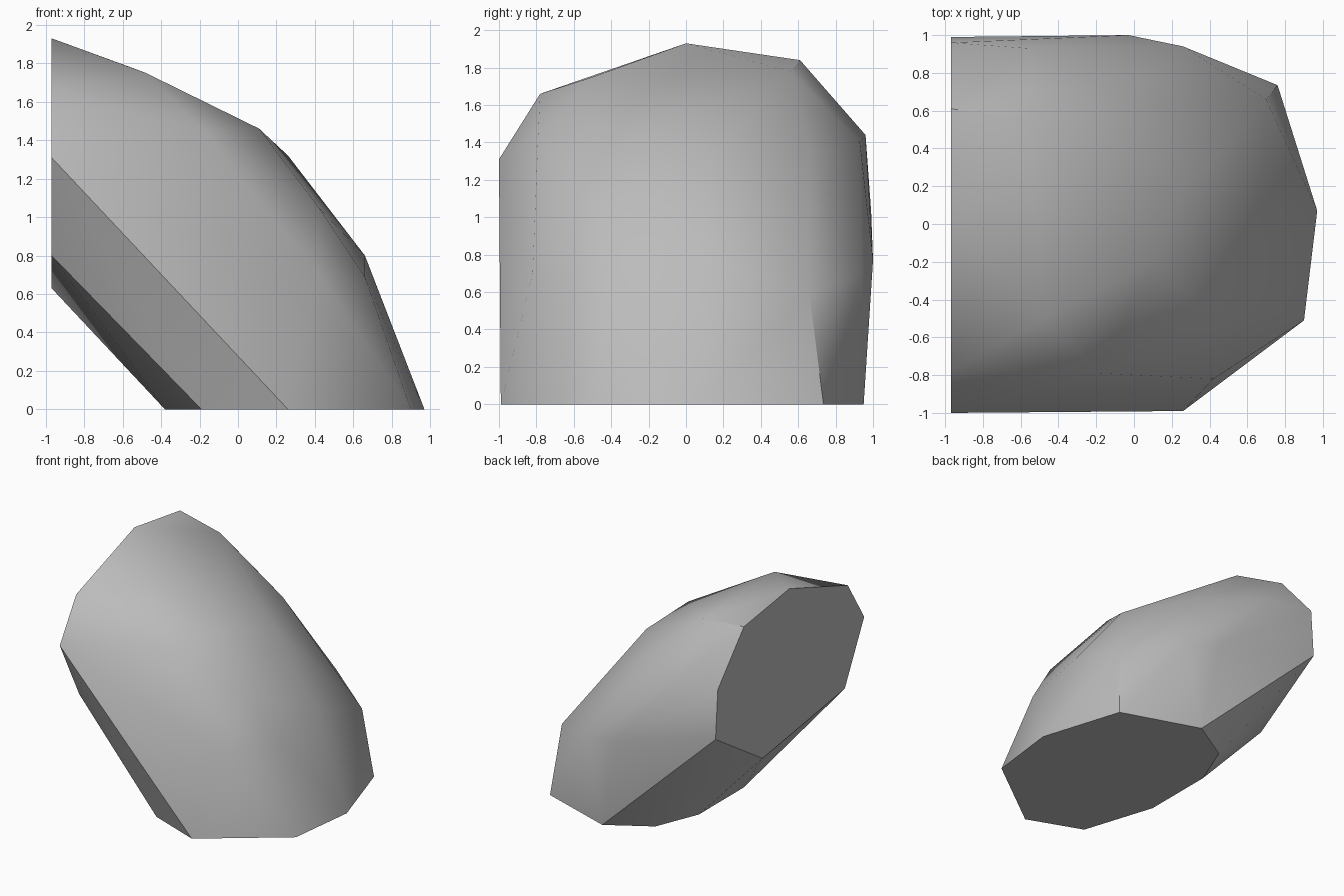
import bpy
import bmesh
import math

# Remove the default cube only
default_cube = bpy.data.objects.get("Cube")
if default_cube:
    bpy.data.objects.remove(default_cube, do_unlink=True)


def make_material(name, colour):
    material = bpy.data.materials.new(name)
    material.use_nodes = True
    material.diffuse_color = colour
    shader = material.node_tree.nodes["Principled BSDF"]
    shader.inputs["Base Color"].default_value = colour
    shader.inputs["Roughness"].default_value = 1
    return material


def convex_stone(name, corners, material):
    """Wrap a convex skin around the corners and merge its flat areas."""
    bm = bmesh.new()
    for corner in corners:
        bm.verts.new(corner)
    result = bmesh.ops.convex_hull(bm, input=bm.verts[:])
    unused = {item for key in ("geom_interior", "geom_unused")
              for item in result[key] if isinstance(item, bmesh.types.BMVert)}
    bmesh.ops.delete(bm, geom=list(unused), context="VERTS")
    bmesh.ops.dissolve_limit(bm, angle_limit=math.radians(1),
                             verts=bm.verts[:], edges=bm.edges[:])
    bmesh.ops.recalc_face_normals(bm, faces=bm.faces[:])
    mesh = bpy.data.meshes.new(name)
    bm.to_mesh(mesh)
    bm.free()
    mesh.materials.append(material)
    stone = bpy.data.objects.new(name, mesh)
    bpy.context.collection.objects.link(stone)
    return stone


# Outline of the flat base, as x and y
base_outline = [(.97, .07), (.76, .735), (.12, .95), (-.23, .74), (-.38, .37),
                (-.38, -.23), (-.19, -.82), (.26, -.99), (.9, -.51)]

# Outline of the flat split side, as y and z
split_x = -.97
split_outline = [(0, 1.93), (.61, 1.84), (.96, 1.44), (.99, 1.03), (.36, .63),
                 (-.74, .8), (-1, 1.31), (-.78, 1.66)]

# Corners of the worn shoulders between the two flat cuts
front_shoulder = [(-.48, -.5, 1.75), (-.18, -.79, 1.45), (.42, -.82, .7),
                  (.42, -.5, 1.05), (.66, -.42, .69)]
crown = [(.11, -.19, 1.46), (.26, .16, 1.32), (.66, .1, .8)]
back_shoulder = [(-.56, .56, 1.78), (-.05, .67, 1.33), (.7, .66, .59),
                 (-.56, .93, 1.4), (.26, .94, .7), (-.03, 1, .77)]

corners = [(x, y, 0) for x, y in base_outline]
corners += [(split_x, y, z) for y, z in split_outline]
corners += front_shoulder + crown + back_shoulder

stone_grey = make_material("stone_grey", (.5, .5, .5, 1))
boulder = convex_stone("boulder", corners, stone_grey)

# Soft shading over the worn skin, crisp at the cuts
bpy.ops.object.select_all(action="DESELECT")
boulder.select_set(True)
bpy.context.view_layer.objects.active = boulder
bpy.ops.object.shade_smooth_by_angle(angle=math.radians(35))
